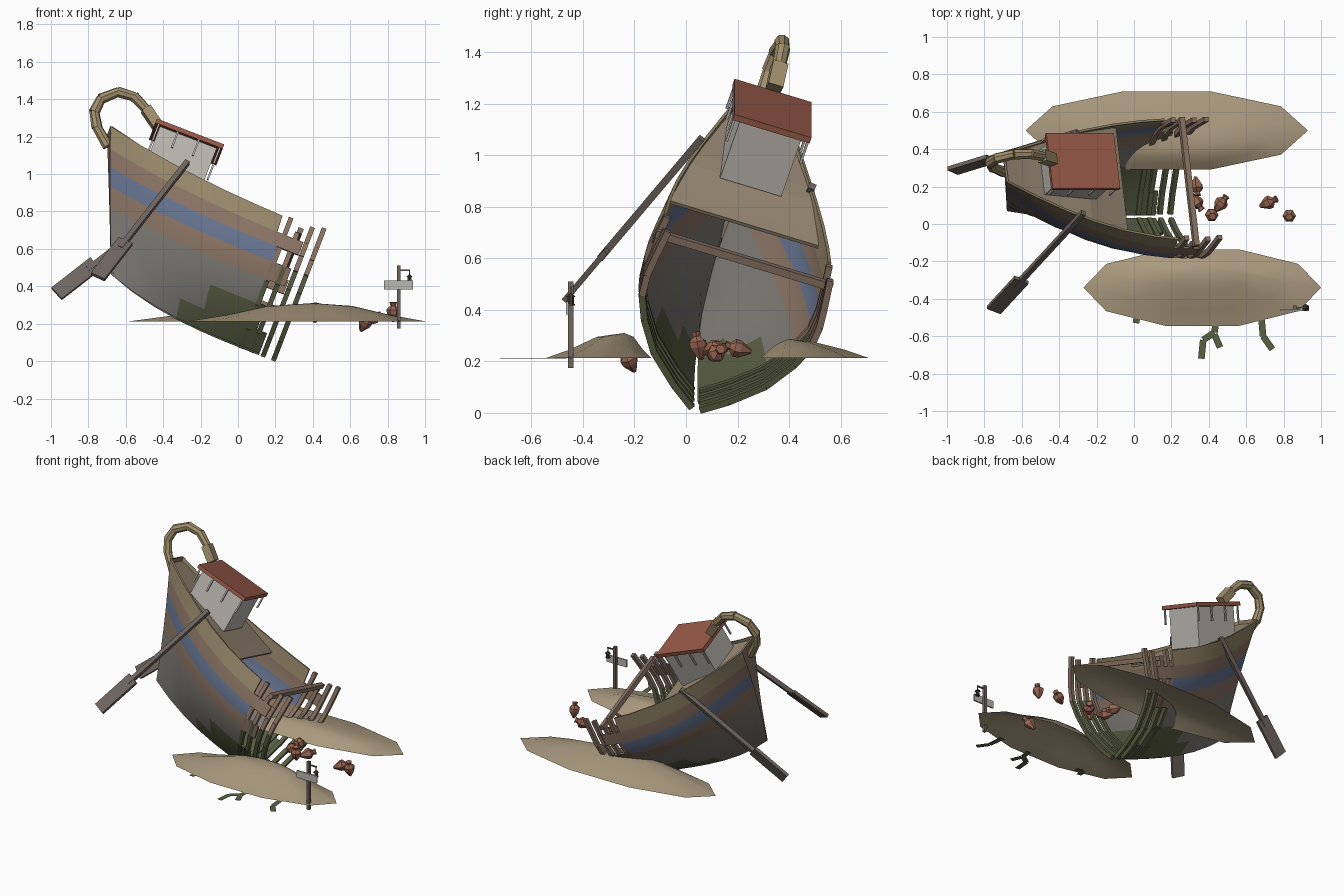
import bpy, bmesh
from math import radians, sin, cos, pi
from mathutils import Matrix, Vector, Euler

if "Cube" in bpy.data.objects:
    bpy.data.objects.remove(bpy.data.objects["Cube"])

# Wreck frame: rolled and pitched, origin at the broken end of the keel
SHIP = Matrix.Translation((.13, .035, .03)) @ Euler((radians(-18), radians(21), 0)).to_matrix().to_4x4()
WORLD = Matrix()

COL = dict(olive=(.30, .24, .14), brown=(.25, .17, .125), blue=(.13, .17, .27), grey=(.20, .19, .17),
           moss=(.10, .11, .055), deck=(.34, .27, .19), wall=(.50, .48, .44), roof=(.31, .10, .065),
           sand=(.40, .32, .21), horn=(.36, .28, .15), oar=(.16, .13, .115), clay=(.31, .13, .085),
           weed=(.10, .12, .055), iron=(.05, .045, .04))
MAT = {}
for k, c in COL.items():
    MAT[k] = bpy.data.materials.new(k)
    MAT[k].diffuse_color = (*c, 1)


def finish(name, bm, mats, frame=WORLD, smooth=False):
    me = bpy.data.meshes.new(name)
    bm.to_mesh(me)
    bm.free()
    ob = bpy.data.objects.new(name, me)
    bpy.context.collection.objects.link(ob)
    ob.matrix_world = frame
    for m in mats:
        me.materials.append(MAT[m])
    for p in me.polygons:
        p.use_smooth = smooth
    return ob


def beam(bm, a, b, w, t, wide=(0, 0, 1), idx=0):
    """Box from a to b, w across the 'wide' direction and t thick."""
    a, b = Vector(a), Vector(b)
    d = b - a
    z = d.normalized()
    x = Vector(wide)
    x = (x - x.dot(z) * z).normalized()
    y = z.cross(x)
    m = Matrix((x * w, y * t, d)).transposed().to_4x4()
    m.translation = (a + b) / 2
    for v in bmesh.ops.create_cube(bm, size=1, matrix=m)['verts']:
        for f in v.link_faces:
            f.material_index = idx


def box(bm, lo, hi):
    beam(bm, ((lo[0] + hi[0]) / 2, (lo[1] + hi[1]) / 2, lo[2]), ((lo[0] + hi[0]) / 2, (lo[1] + hi[1]) / 2, hi[2]),
         hi[0] - lo[0], hi[1] - lo[1], (1, 0, 0))


def mirror(ob):
    m = ob.modifiers.new('mirror', 'MIRROR')
    m.use_axis = (False, True, False)


# Hull form: t runs from break (0) to bow (1), v from keel (0) to sheer (1)
LEVEL = [0, .12, .28, .46, .6, .73, .85, 1]
WIDTH = [.03, .34, .67, .89, 1, 1.02, 1.0, .96]


def hull(t, v):
    j = max(i for i in range(7) if LEVEL[i] <= v)
    f = (v - LEVEL[j]) / (LEVEL[j + 1] - LEVEL[j])
    wide = WIDTH[j] + f * (WIDTH[j + 1] - WIDTH[j])
    tc = max(t, 0)
    keel, sheer = .122 * tc ** 3, .66 + .21 * tc ** 2
    y = .355 * (1 - tc ** 2.2) * wide + .004 + .08 * v * v * tc ** 4
    return Vector((-t * (.912 + .286 * v), y, keel + v * (sheer - keel)))


# Planked hull: ragged strake ends, mossy below the waterline, narrow transom at the bow
band = [0, 0, 0, 1, 2, 1, 3]
starts = [.02, .08, .12, .02, .12, .01, .14]
stations = [.01, .02, .08, .12, .14, .25, .4, .55, .7, .85, 1]
bm = bmesh.new()
grid = [[bm.verts.new(hull(t, v)) for v in LEVEL] for t in stations]
grid.append([bm.verts.new((p.co.x, 0, p.co.z)) for p in grid[-1]])
for i in range(len(stations)):
    for j in range(7):
        if stations[i] >= starts[j]:
            f = bm.faces.new((grid[i][j], grid[i + 1][j], grid[i + 1][j + 1], grid[i][j + 1]))
            low = (SHIP @ f.calc_center_median()).z + .04 * j < .27
            f.material_index = 4 if low else 1 if i == len(stations) - 1 else band[j]
bmesh.ops.delete(bm, geom=[v for v in bm.verts if not v.link_faces], context='VERTS')
bm.normal_update()
bmesh.ops.solidify(bm, geom=bm.faces[:], thickness=.012)
ob = finish('hull', bm, ['grey', 'brown', 'blue', 'olive', 'moss'], SHIP, True)
mirror(ob)
bpy.context.view_layer.objects.active = ob
ob.select_set(True)
bpy.ops.object.shade_smooth_by_angle(angle=radians(30))
ob.select_set(False)

# Exposed ribs
bm = bmesh.new()
for x, top in ((.065, 1.0), (.005, .97), (-.06, .88), (-.12, .98)):
    pts = []
    for v in [l for l in LEVEL if l < top] + [top]:
        p = hull(-x / (.912 + .286 * v), v)
        p.y = max(p.y - .014, .016)
        p.x = x
        pts.append(p)
    pts[0].z += .012
    pts[-1].z += .02
    for a, b in zip(pts, pts[1:]):
        beam(bm, a, b, .026, .026, (1, 0, 0), int((SHIP @ a).z < .25))
mirror(finish('ribs', bm, ['brown', 'moss'], SHIP))

# Cross beam over the open hold
bm = bmesh.new()
beam(bm, (-.05, -.36, .615), (-.05, .36, .615), .03, .03)
finish('cross_beam', bm, ['brown'], SHIP)

# Foredeck
bm = bmesh.new()
row = []
for i in range(11):
    p = hull(.37 + .62 * i / 10, .9 + .08 * min(1, .3 * i))
    row.append([bm.verts.new((p.x, s * (p.y - .005), p.z)) for s in (-1, 1)])
for a, b in zip(row, row[1:]):
    bm.faces.new((a[0], a[1], b[1], b[0]))
ob = finish('foredeck', bm, ['deck'], SHIP)
ob.modifiers.new('thickness', 'SOLIDIFY').thickness = .015

# Cabin, roof and hanging strips
bm = bmesh.new()
box(bm, (-.95, -.125, .70), (-.625, .125, .96))
finish('cabin', bm, ['wall'], SHIP)
bm = bmesh.new()
box(bm, (-.98, -.157, .955), (-.594, .157, .98))
finish('cabin_roof', bm, ['roof'], SHIP)
bm = bmesh.new()
for x in (-.96, -.85, -.73, -.61):
    for y in (-.15, .15):
        box(bm, (x - .005, y - .005, .86), (x + .005, y + .005, .957))
finish('roof_strips', bm, ['wall'], SHIP)

# Curled prow made of short eight-sided segments
bm = bmesh.new()
curl = [(-1.175, .79), (-1.263, .865), (-1.305, .94), (-1.297, 1.022), (-1.225, 1.092),
        (-1.135, 1.10), (-1.055, 1.06), (-.965, .995)]
for i, (a, b) in enumerate(zip(curl, curl[1:])):
    a, b = Vector((a[0], 0, a[1])), Vector((b[0], 0, b[1]))
    m = (b - a).to_track_quat('Z', 'Y').to_matrix().to_4x4()
    m.translation = (a + b) / 2
    if i == 6:
        beam(bm, a, b, .06, .055, (0, 1, 0))
    else:
        bmesh.ops.create_cone(bm, cap_ends=True, segments=8, radius1=.03, radius2=.026,
                              depth=(b - a).length + .008, matrix=m)
finish('prow_curl', bm, ['horn'], SHIP)

# Oars
for name, a, b, wide in (('near_oar', (-.27, .06, 1.065), (-.75, -.46, .45), (1, 0, 0)),
                         ('far_oar', (-.30, .49, .88), (-.97, .285, .36), (0, .4, 1))):
    a, b = Vector(a), Vector(b)
    bm = bmesh.new()
    beam(bm, a, a.lerp(b, .75), .028, .028, wide)
    beam(bm, a.lerp(b, .69), b, .085, .022, wide)
    finish(name, bm, ['oar'])

# Sand mounds
for name, cx, cy, rx, ry, px, py, h in (('near_sand', .365, -.34, .635, .215, .40, -.24, .31),
                                        ('far_sand', .175, .50, .755, .22, .22, .40, .287)):
    bm = bmesh.new()
    rings = []
    for s, z in ((1, .213), (.7, .245), (.35, h - .015)):
        k = 1 - s
        rings.append([bm.verts.new((cx + (px - cx) * k + rx * s * cos(2 * pi * i / 10),
                                    cy + (py - cy) * k + ry * s * sin(2 * pi * i / 10), z)) for i in range(10)])
    tip = bm.verts.new((px, py, h))
    for i in range(10):
        j = (i + 1) % 10
        for lo, hi in zip(rings, rings[1:]):
            bm.faces.new((lo[i], lo[j], hi[j], hi[i]))
        bm.faces.new((rings[2][i], rings[2][j], tip))
    finish(name, bm, ['sand'], smooth=True)

# Flat seaweed ribbons
bm = bmesh.new()
for path in ([(.07, -.49), (.02, -.48), (.01, -.53)], [(.44, -.51), (.43, -.58), (.37, -.62), (.36, -.72)],
             [(.43, -.59), (.46, -.66)], [(.68, -.49), (.69, -.60), (.74, -.67)]):
    for a, b in zip(path, path[1:]):
        beam(bm, (*a, .212), (*b, .212), .001, .035)
finish('seaweed', bm, ['weed'])

# Clay jars: lathed, six sides
JAR = [(.008, -.055), (.034, -.01), (.036, .012), (.015, .032), (.02, .05)]
bm = bmesh.new()
for x, y, z, rot in ((.335, .2, .25, (1.3, .4, 0)), (.335, .115, .25, (1.5, 0, .6)), (.465, .11, .245, (1.4, 0, 2.5)),
                     (.415, .05, .26, (.2, .1, 0)), (.72, .115, .23, (1.2, 0, 2)), (.83, .045, .265, (.15, 0, 0)),
                     (.68, -.22, .205, (.4, .5, 0))):
    m = Matrix.Translation((x, y, z)) @ Euler(rot).to_matrix().to_4x4()
    rings = [[bm.verts.new(m @ Vector((r * cos(i * pi / 3), r * sin(i * pi / 3), h))) for i in range(6)] for r, h in JAR]
    for lo, hi in zip(rings, rings[1:]):
        for i in range(6):
            bm.faces.new((lo[i - 1], lo[i], hi[i], hi[i - 1]))
    bm.faces.new(rings[0][::-1])
    bm.faces.new(rings[-1])
finish('clay_jars', bm, ['clay'])

# Signpost with board and lantern
bm = bmesh.new()
beam(bm, (.86, -.447, .175), (.86, -.447, .51), .02, .02, (1, 0, 0))
beam(bm, (.86, -.447, .487), (.92, -.447, .487), .008, .008)
beam(bm, (.917, -.447, .487), (.917, -.447, .46), .005, .005, (1, 0, 0))
finish('sign_post', bm, ['oar'])
bm = bmesh.new()
box(bm, (.78, -.466, .382), (.935, -.456, .432))
finish('sign_board', bm, ['wall'])
bm = bmesh.new()
for r1, r2, z, d in ((.012, .012, .435, .03), (.02, .004, .456, .014), (.016, .016, .42, .006)):
    bmesh.ops.create_cone(bm, cap_ends=True, segments=6, radius1=r1, radius2=r2, depth=d,
                          matrix=Matrix.Translation((.917, -.447, z)))
finish('lantern', bm, ['iron'])

for m in bpy.data.materials:
    if m.users and not m.is_grease_pencil:
        m.use_nodes = True
        m.node_tree.nodes["Principled BSDF"].inputs["Base Color"].default_value = m.diffuse_color
